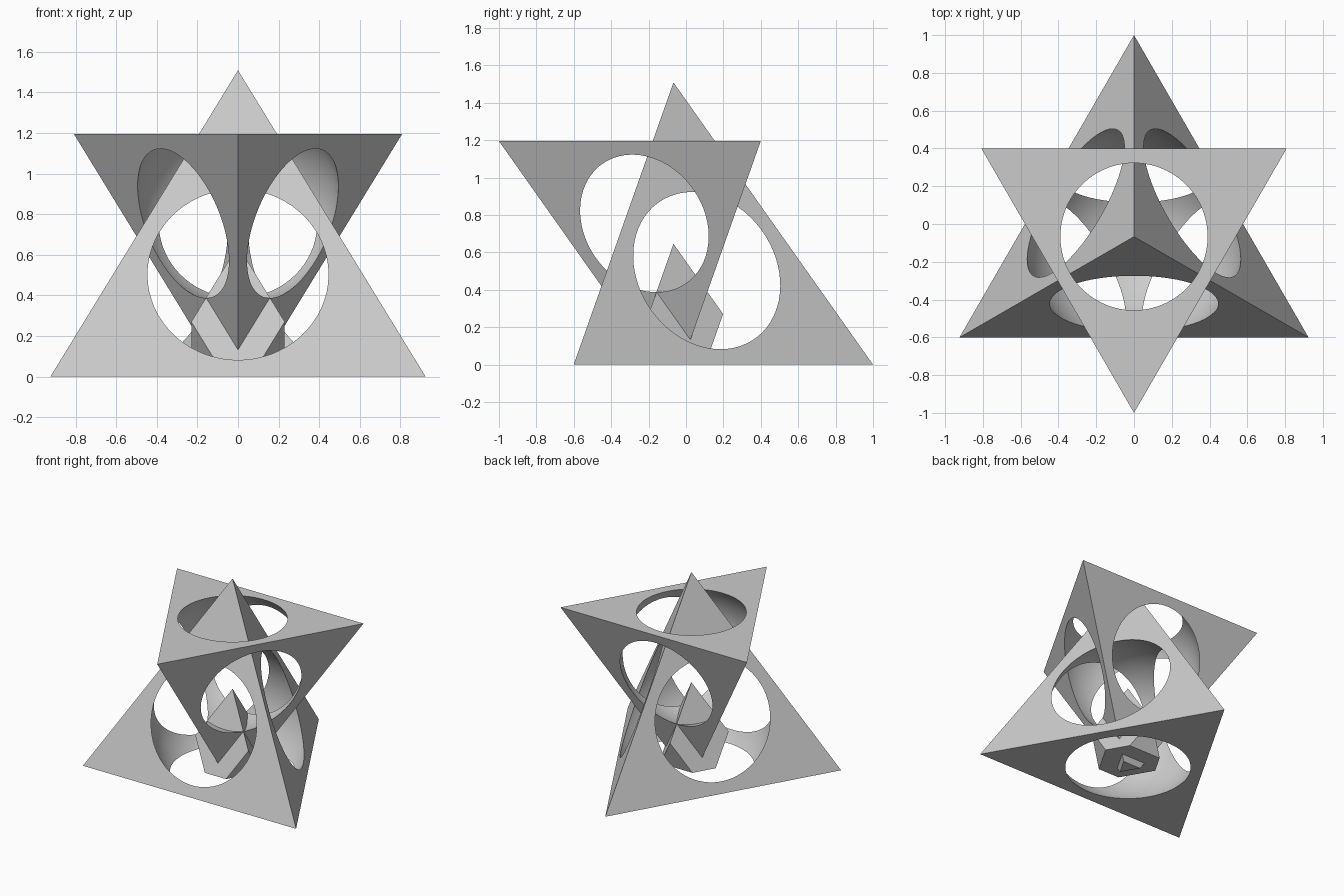
import bpy, bmesh, math
from mathutils import Vector

if "Cube" in bpy.data.objects:
    bpy.data.objects.remove(bpy.data.objects["Cube"])

AXIS_Y = -0.067   # shared vertical axis of all solids

grey = bpy.data.materials.new("plain grey")
grey.diffuse_color = (0.6, 0.6, 0.6, 1)
grey.use_nodes = True
grey.node_tree.nodes["Principled BSDF"].inputs["Base Color"].default_value = grey.diffuse_color


def tetra_points(radius, z, up):
    """Regular tetrahedron: base of given circumradius at z, apex up (1) or down (-1)."""
    pts = [Vector((radius * math.cos(math.radians(90 * up + 120 * i)),
                   AXIS_Y + radius * math.sin(math.radians(90 * up + 120 * i)), z))
           for i in range(3)]
    return pts + [Vector((0, AXIS_Y, z + up * radius * math.sqrt(2)))]


def hull(name, pts, planes=()):
    """Convex solid from points, trimmed by (point, normal) planes."""
    bm = bmesh.new()
    for p in pts:
        bm.verts.new(p)
    bmesh.ops.convex_hull(bm, input=bm.verts)
    bmesh.ops.dissolve_limit(bm, angle_limit=0.001, verts=bm.verts, edges=bm.edges)
    for co, no in planes:
        bmesh.ops.bisect_plane(bm, geom=bm.verts[:] + bm.edges[:] + bm.faces[:],
                               plane_co=co, plane_no=no, clear_outer=True)
        rim = [e for e in bm.edges if e.is_boundary]
        if rim:
            bmesh.ops.holes_fill(bm, edges=rim)
    bmesh.ops.recalc_face_normals(bm, faces=bm.faces)
    mesh = bpy.data.meshes.new(name)
    bm.to_mesh(mesh)
    bm.free()
    obj = bpy.data.objects.new(name, mesh)
    bpy.context.collection.objects.link(obj)
    return obj


def carve(obj, cutter):
    """Subtract the cutter and remove it."""
    cutter.hide_render = True
    mod = obj.modifiers.new("carve", 'BOOLEAN')
    mod.operation, mod.solver, mod.object = 'DIFFERENCE', 'EXACT', cutter
    bpy.context.view_layer.objects.active = obj
    bpy.ops.object.modifier_apply(modifier=mod.name)
    bpy.data.objects.remove(cutter)


def finish(obj):
    obj.data.materials.clear()
    obj.data.materials.append(grey)
    for p in obj.data.polygons:
        p.material_index = 0
    bpy.ops.object.select_all(action='DESELECT')
    obj.select_set(True)
    bpy.context.view_layer.objects.active = obj
    bpy.ops.object.shade_smooth_by_angle(angle=math.radians(20))


def hollow_tetra(name, radius, z, up):
    """Tetrahedron with a ball removed that breaks through all four faces."""
    pts = tetra_points(radius, z, up)
    obj = hull(name, pts, [(Vector((0, 0, 0)), Vector((0, 0, -1)))])
    centre = sum(pts, Vector()) / 4
    inradius = radius * math.sqrt(2) / 4
    ball = math.hypot(inradius, radius * 0.418)
    bpy.ops.mesh.primitive_uv_sphere_add(segments=96, ring_count=48,
                                         radius=ball, location=centre)
    carve(obj, bpy.context.object)
    finish(obj)


# Two large hollow tetrahedra, one upright and one inverted
hollow_tetra("upright_tetrahedron", 1.067, 0.0, 1)
hollow_tetra("inverted_tetrahedron", 0.933, 1.195, -1)

# Small inner frame with clipped base corners
pts = tetra_points(0.551, 0.0, 1)
centre = sum(pts, Vector()) / 4
foot = Vector((0, AXIS_Y, 0))
axes = [(p - centre).normalized() for p in pts[:3]]
frame = hull("inner_frame", pts, [(foot + a * 0.387, a) for a in axes])

# Window in each face, plus the cavity behind them
K = 0.768
limits = [(foot + a * 0.16, a) for a in axes]
for i in range(4):
    tri = [p for j, p in enumerate(pts) if j != i]
    mid = sum(tri, Vector()) / 3
    out = (mid - centre).normalized()
    window = [mid + (p - mid) * K for p in tri]
    carve(frame, hull("window_cutter", [p + out * d for p in window for d in (0.03, -0.048)],
                      limits))
carve(frame, hull("cavity_cutter", [centre + (p - centre) * (K + 0.004) for p in pts], limits))
finish(frame)
